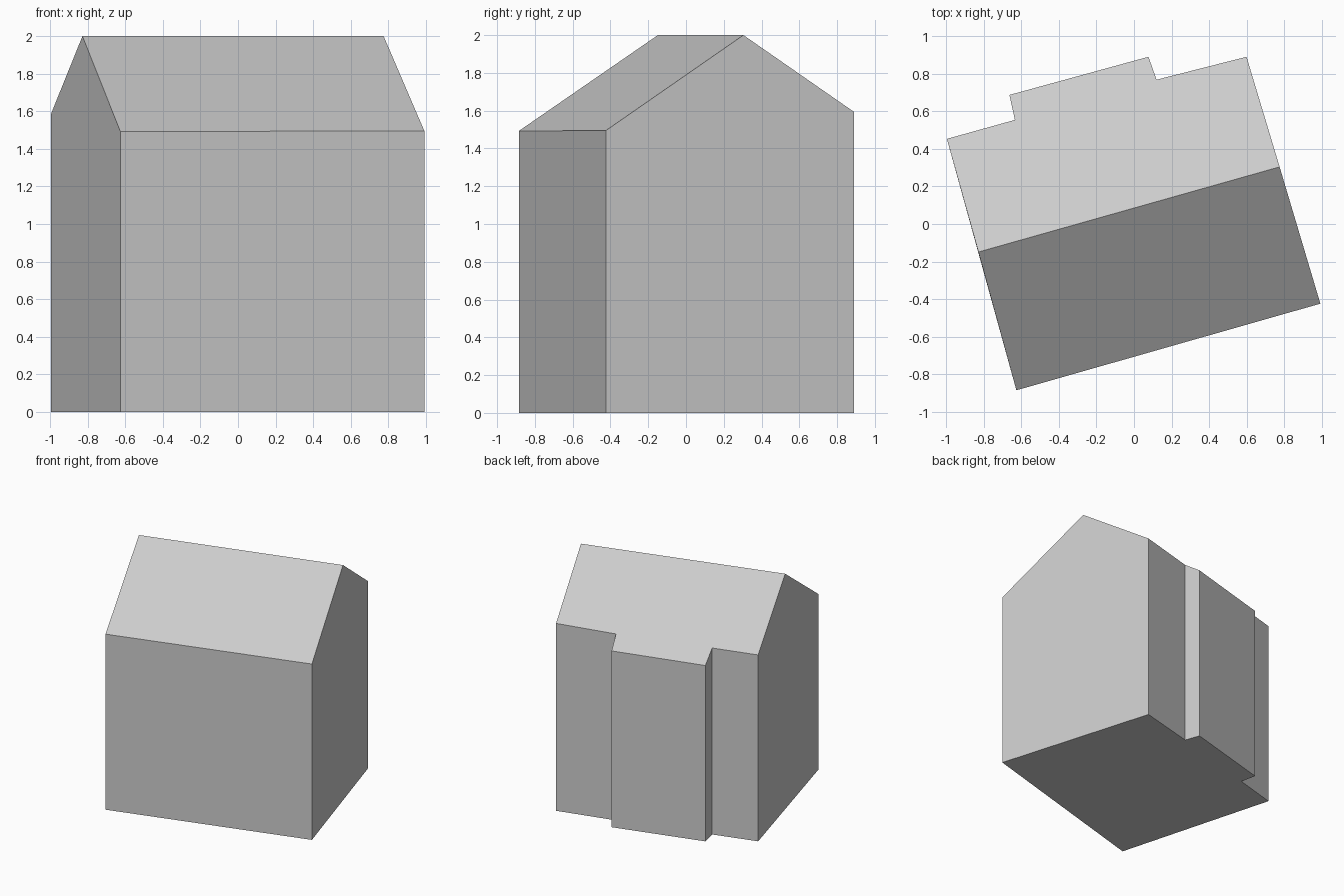
import bpy
import bmesh
from mathutils import Vector

cube = bpy.data.objects.get("Cube")
if cube:
    bpy.data.objects.remove(cube, do_unlink=True)

# One plain grey for the whole house
grey = bpy.data.materials.new("light_grey")
grey.use_nodes = True
colour = (0.6, 0.6, 0.6, 1)
grey.diffuse_color = colour
grey.node_tree.nodes["Principled BSDF"].inputs["Base Color"].default_value = colour

# Roof ridge, as seen in plan
ridge_a = Vector((-0.828, -0.149))
ridge_b = Vector((0.775, 0.304))
along = (ridge_b - ridge_a).normalized()
across = Vector((-along.y, along.x))
RIDGE_Z = 2.0
SLOPE = 0.665

# Footprint corners: plain front, stepped back with a projecting bay
front = [(-0.626, -0.885), (0.992, -0.424)]
back = [(0.599, 0.89), (0.12, 0.768), (0.077, 0.89),
        (-0.663, 0.687), (-0.634, 0.554), (-0.996, 0.453)]


def eave(point):
    """Point on the roof slope above a footprint corner."""
    p = Vector(point)
    return p.x, p.y, RIDGE_Z - SLOPE * abs((p - ridge_a).dot(across))


bm = bmesh.new()
base = [bm.verts.new((x, y, 0)) for x, y in front + back]
eaves = [bm.verts.new(eave(p)) for p in front + back]
left_end = bm.verts.new((*ridge_a, RIDGE_Z))
right_end = bm.verts.new((*ridge_b, RIDGE_Z))

# Floor and walls, with the two gables rising to the ridge
bm.faces.new(base[::-1])
count = len(base)
gable_tips = {1: [right_end], count - 1: [left_end]}
for i in range(count):
    j = (i + 1) % count
    bm.faces.new([base[i], base[j], eaves[j], *gable_tips.get(i, []), eaves[i]])

# Two roof slopes
bm.faces.new([eaves[0], eaves[1], right_end, left_end])
bm.faces.new([left_end, right_end, *eaves[2:]])
bmesh.ops.recalc_face_normals(bm, faces=bm.faces)

mesh = bpy.data.meshes.new("house_body")
bm.to_mesh(mesh)
bm.free()
mesh.materials.append(grey)
house = bpy.data.objects.new("house_body", mesh)
bpy.context.collection.objects.link(house)
